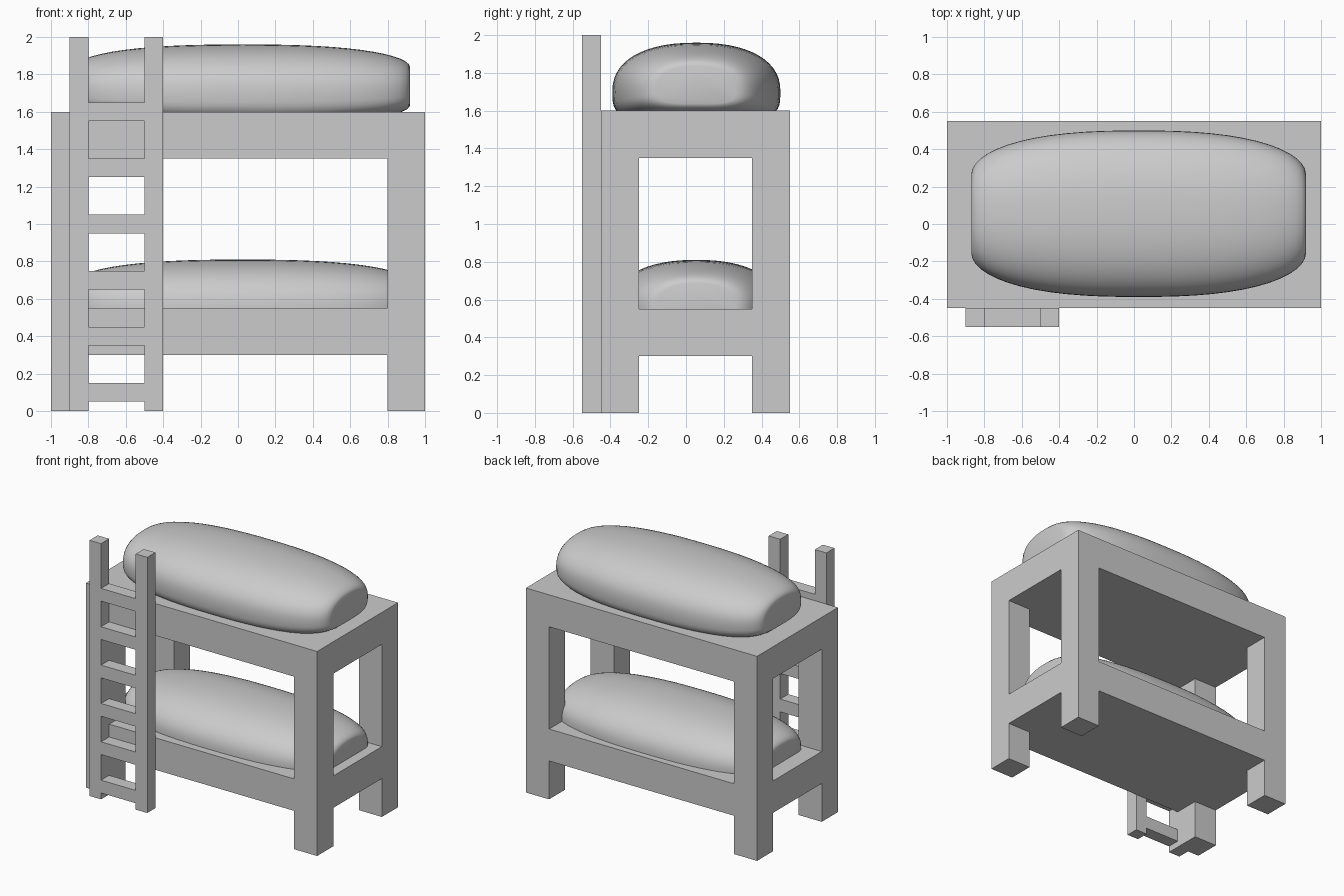
import bpy, bmesh, math

if "Cube" in bpy.data.objects:
    bpy.data.objects.remove(bpy.data.objects["Cube"])

grey = bpy.data.materials.new("light_grey")
grey.diffuse_color = (0.6, 0.6, 0.6, 1)
grey.use_nodes = True
grey.node_tree.nodes["Principled BSDF"].inputs["Base Color"].default_value = grey.diffuse_color


def make_object(name, bm):
    bmesh.ops.recalc_face_normals(bm, faces=bm.faces)
    mesh = bpy.data.meshes.new(name)
    bm.to_mesh(mesh)
    bm.free()
    mesh.materials.append(grey)
    obj = bpy.data.objects.new(name, mesh)
    bpy.context.collection.objects.link(obj)
    return obj


def block_solid(name, cuts, filled):
    """One closed solid from the grid cells for which filled(i, j, k) is true."""
    bm = bmesh.new()
    verts = {}
    size = [len(c) - 1 for c in cuts]

    def solid(c):
        return all(0 <= c[a] < size[a] for a in range(3)) and filled(*c)

    def vert(key):
        if key not in verts:
            verts[key] = bm.verts.new([cuts[a][key[a]] for a in range(3)])
        return verts[key]

    for i in range(size[0]):
        for j in range(size[1]):
            for k in range(size[2]):
                if not solid((i, j, k)):
                    continue
                for axis in range(3):
                    for side in (0, 1):
                        near = [i, j, k]
                        near[axis] += 2 * side - 1
                        if solid(near):
                            continue
                        ring = []
                        for p, q in ((0, 0), (1, 0), (1, 1), (0, 1)):
                            key = [i, j, k]
                            key[axis] += side
                            key[(axis + 1) % 3] += p
                            key[(axis + 2) % 3] += q
                            ring.append(vert(tuple(key)))
                        bm.faces.new(ring)
    bmesh.ops.recalc_face_normals(bm, faces=bm.faces)
    return make_object(name, bm)


def mattress(name, z_offset):
    """Plump loft along x: rounded top, squarer underside, small flat ends."""
    cx, cy, cz = 0.025, 0.055, 1.73
    half_length, half_width, widest = 0.895, 0.445, 1.70
    stations, segments = 28, 56
    bm = bmesh.new()
    rings = []
    for i in range(stations + 1):
        u = math.sin(math.pi * (i / stations - 0.5))
        s = 0.47 + 0.53 * math.sqrt(max(0, 1 - abs(u) ** 2.5))
        ring = []
        for j in range(segments):
            t = 2 * math.pi * j / segments
            c, d = math.cos(t), math.sin(t)
            height, n = (0.26, 2.3) if d > 0 else (0.17, 3.5)
            y = half_width * math.copysign(abs(c) ** (2 / n), c)
            z = widest + height * math.copysign(abs(d) ** (2 / n), d)
            ring.append(bm.verts.new((cx + half_length * u, cy + s * y,
                                      cz + s * (z - cz) + z_offset)))
        rings.append(ring)
    for a, b in zip(rings, rings[1:]):
        for j in range(segments):
            k = (j + 1) % segments
            bm.faces.new((a[j], a[k], b[k], b[j]))
    bm.faces.new(rings[0])
    bm.faces.new(rings[-1])
    for f in bm.faces:
        f.smooth = True
    return make_object(name, bm)


# Bed frame: four corner posts joined by two thick decks
block_solid("bed_frame",
            ([-1, -0.8, 0.8, 1], [-0.45, -0.25, 0.35, 0.55],
             [0, 0.3, 0.55, 1.35, 1.6]),
            lambda i, j, k: k in (1, 3) or (i != 1 and j != 1))

# Ladder: two rails with six evenly spaced rungs
rung_cuts = [0]
for n in range(6):
    rung_cuts += [0.05 + 0.3 * n, 0.15 + 0.3 * n]
rung_cuts.append(2)
block_solid("ladder",
            ([-0.9, -0.8, -0.5, -0.4], [-0.55, -0.45], rung_cuts),
            lambda i, j, k: i != 1 or k % 2 == 1)

# Mattresses: the lower one sinks deeper into its deck
mattress("upper_mattress", 0)
mattress("lower_mattress", -1.15)
